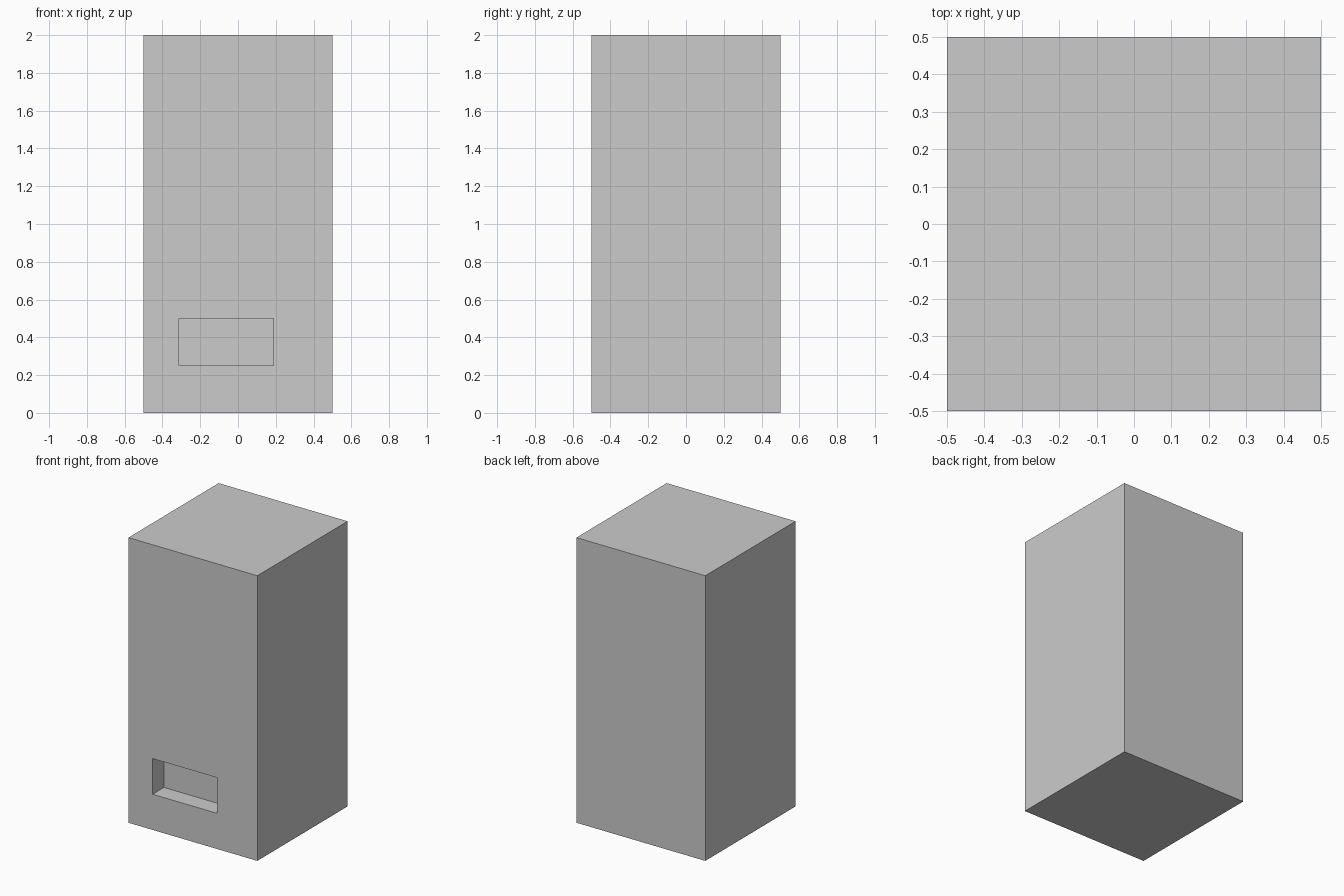
import bpy

if "Cube" in bpy.data.objects:
    bpy.data.objects.remove(bpy.data.objects["Cube"])


def box(name, lo, hi):
    """Axis-aligned box between two corners."""
    bpy.ops.mesh.primitive_cube_add(size=1)
    ob = bpy.context.object
    ob.name = name
    for v in ob.data.vertices:
        for i in range(3):
            v.co[i] = lo[i] if v.co[i] < 0 else hi[i]
    return ob


# Tall cabinet body
body = box("cabinet_body", (-0.5, -0.5, 0), (0.5, 0.5, 2))

# Shallow slot recessed into the lower front
cutter = box("slot_cutter", (-0.3125, -0.6, 0.25), (0.1875, -0.375, 0.5))
cutter.hide_render = True
mod = body.modifiers.new("slot", 'BOOLEAN')
mod.operation = 'DIFFERENCE'
mod.solver = 'EXACT'
mod.object = cutter

# Bake the cut and drop the helper
bpy.context.view_layer.objects.active = body
bpy.ops.object.modifier_apply(modifier=mod.name)
bpy.data.objects.remove(cutter, do_unlink=True)
